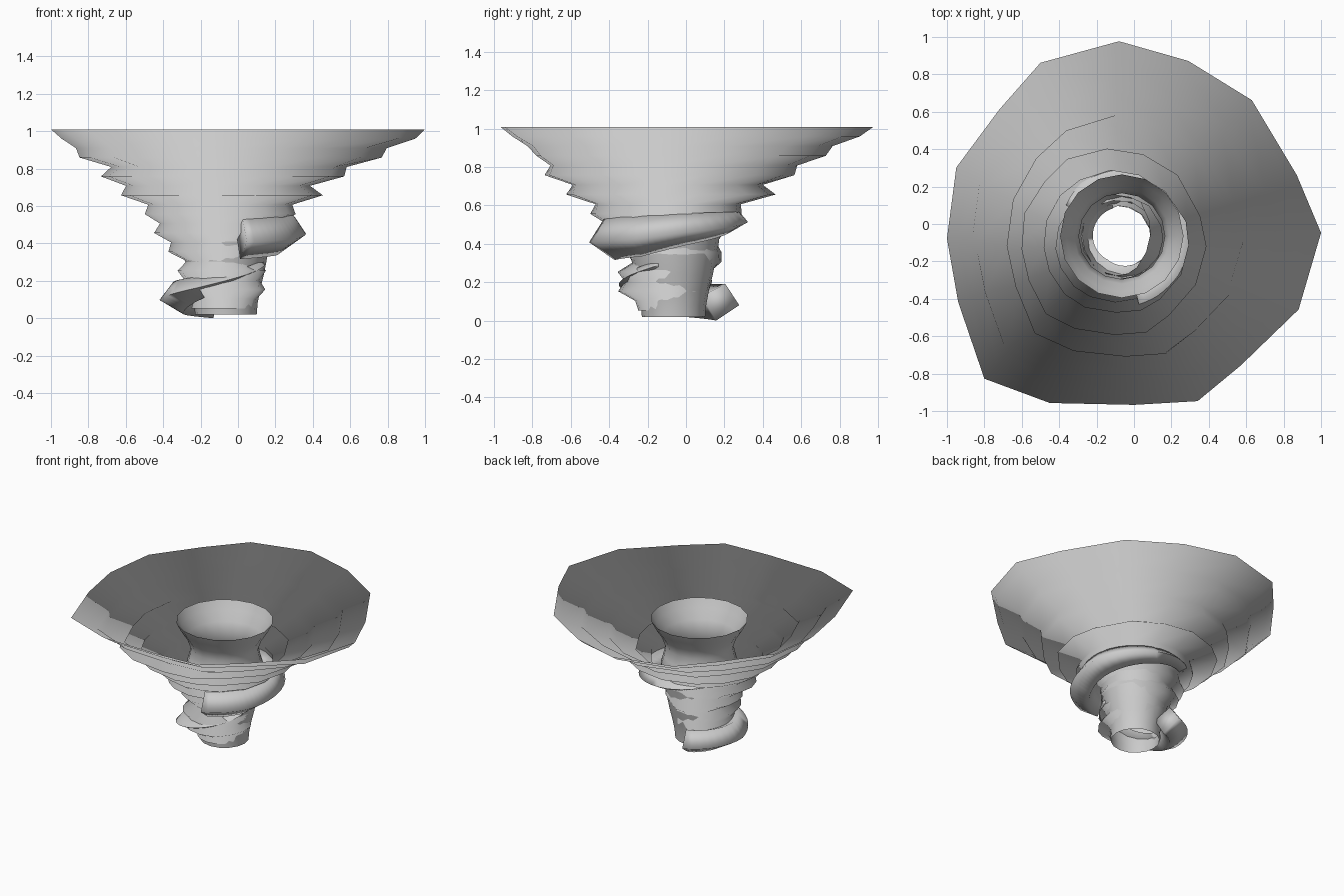
import bpy, bmesh, math, random
from mathutils import Vector

if "Cube" in bpy.data.objects:
    bpy.data.objects.remove(bpy.data.objects["Cube"])

random.seed(4)
CX, CY = -.07, -.07


def loft(name, rings, caps=False, angle=180):
    """Skin a list of equal-length vertex rings, normals facing outward."""
    bm = bmesh.new()
    vs = [[bm.verts.new(p) for p in r] for r in rings]
    n = len(rings[0])
    for a, b in zip(vs, vs[1:]):
        for i in range(n):
            j = (i + 1) % n
            bm.faces.new((a[j], a[i], b[i], b[j]))
    if caps:
        bm.faces.new(vs[0])
        bm.faces.new(vs[-1])
        bmesh.ops.recalc_face_normals(bm, faces=bm.faces)
    me = bpy.data.meshes.new(name)
    bm.to_mesh(me)
    bm.free()
    ob = bpy.data.objects.new(name, me)
    bpy.context.collection.objects.link(ob)
    bpy.ops.object.select_all(action='DESELECT')
    bpy.context.view_layer.objects.active = ob
    ob.select_set(True)
    bpy.ops.object.shade_smooth_by_angle(angle=math.radians(angle))
    return ob


def soften(ob, tilt):
    """Even, swirling-air shading: normals point out from the axis."""
    ob.data.normals_split_custom_set_from_vertices(
        [(Vector((v.co.x - CX, v.co.y - CY, 0)).normalized() + Vector((0, 0, tilt))).normalized()
         for v in ob.data.vertices])


def lerp(a, b, t):
    return a + (b - a) * t


# irregular rim outline (top view)
RIM = [(1, -.05), (.87, .26), (.63, .66), (.29, .87), (-.08, .975), (-.5, .86),
       (-.72, .61), (-.95, .3), (-1, -.08), (-.94, -.42), (-.8, -.83), (-.45, -.96),
       (0, -.97), (.34, -.95), (.57, -.76), (.88, -.46)]

# outer funnel rings from the top down: x min, x max, y min, y max
EXT = [(-1, 1, -.97, .975), (-.95, .97, -.93, .93), (-.87, .80, -.84, .78),
       (-.86, .77, -.80, .73), (-.69, .60, -.72, .59), (-.75, .57, -.74, .57),
       (-.61, .40, -.60, .41), (-.64, .47, -.63, .48), (-.49, .30, -.48, .29),
       (-.50, .32, -.50, .30), (-.42, .22, -.42, .20), (-.45, .22, -.42, .20),
       (-.36, .16, -.30, .16), (-.38, .18, -.32, .19), (-.28, .09, -.28, .19),
       (-.33, .15, -.36, .13), (-.29, .12, -.32, .14), (-.31, .15, -.36, .12),
       (-.24, .10, -.27, .10), (-.25, .09, -.25, .10)]
rings = []
for k, (x0, x1, y0, y1) in enumerate(EXT):
    z = 1.01 - k * .0504
    w = max(0, 1 - k / 10)
    ring = []
    for px, py in RIM:
        a = math.atan2(py, px)
        j = 1 if k == 0 else random.uniform(.97, 1.0)
        u = lerp(math.cos(a), px, w) * j
        v = lerp(math.sin(a), py / .973, w) * j
        ring.append(((x0 + x1) / 2 + u * (x1 - x0) / 2,
                     (y0 + y1) / 2 + v * (y1 - y0) / 2, z))
    rings.append(ring)
soften(loft("outer_funnel", rings), .35)

# inner vase-shaped column: z, radius
PROFILE = [(.90, .33), (.84, .30), (.77, .255), (.70, .23), (.63, .245), (.56, .265),
           (.48, .245), (.40, .235), (.32, .22), (.24, .205), (.16, .185), (.08, .17), (.02, .165)]
N = 16
rings = [[(-.065 + r * math.cos(i * math.tau / N), -.065 + r * math.sin(i * math.tau / N), z)
          for i in range(N)] for z, r in PROFILE]
loft("inner_column", rings)


def wrap(name, keys, steps=8):
    """Diamond-section band spiralling round the column.
    keys: angle, radius, z, half width, half height"""
    rings = []
    for s, (k0, k1) in enumerate(zip(keys, keys[1:])):
        for t in range(steps + (s == len(keys) - 2)):
            a, r, z, w, h = (lerp(p, q, t / steps) for p, q in zip(k0, k1))
            a = math.radians(a)
            ring = []
            for u, v in ((1, -.15), (.25, 1), (-1, .35), (-.25, -1)):
                q = r + u * w
                ring.append((CX + q * math.cos(a), CY + q * math.sin(a), z + v * h))
            rings.append(ring)
    loft(name, rings, caps=True, angle=100)


# wind bands
wrap("upper_wind_band", [(285, .34, .425, .11, .11), (330, .34, .44, .10, .105),
                         (370, .34, .475, .09, .085), (450, .33, .525, .06, .045),
                         (510, .31, .56, .03, .02)])
wrap("lower_wind_band", [(105, .26, .095, .10, .095), (180, .25, .11, .10, .085),
                         (240, .22, .17, .08, .055), (290, .21, .23, .05, .035),
                         (340, .20, .29, .03, .02)])
